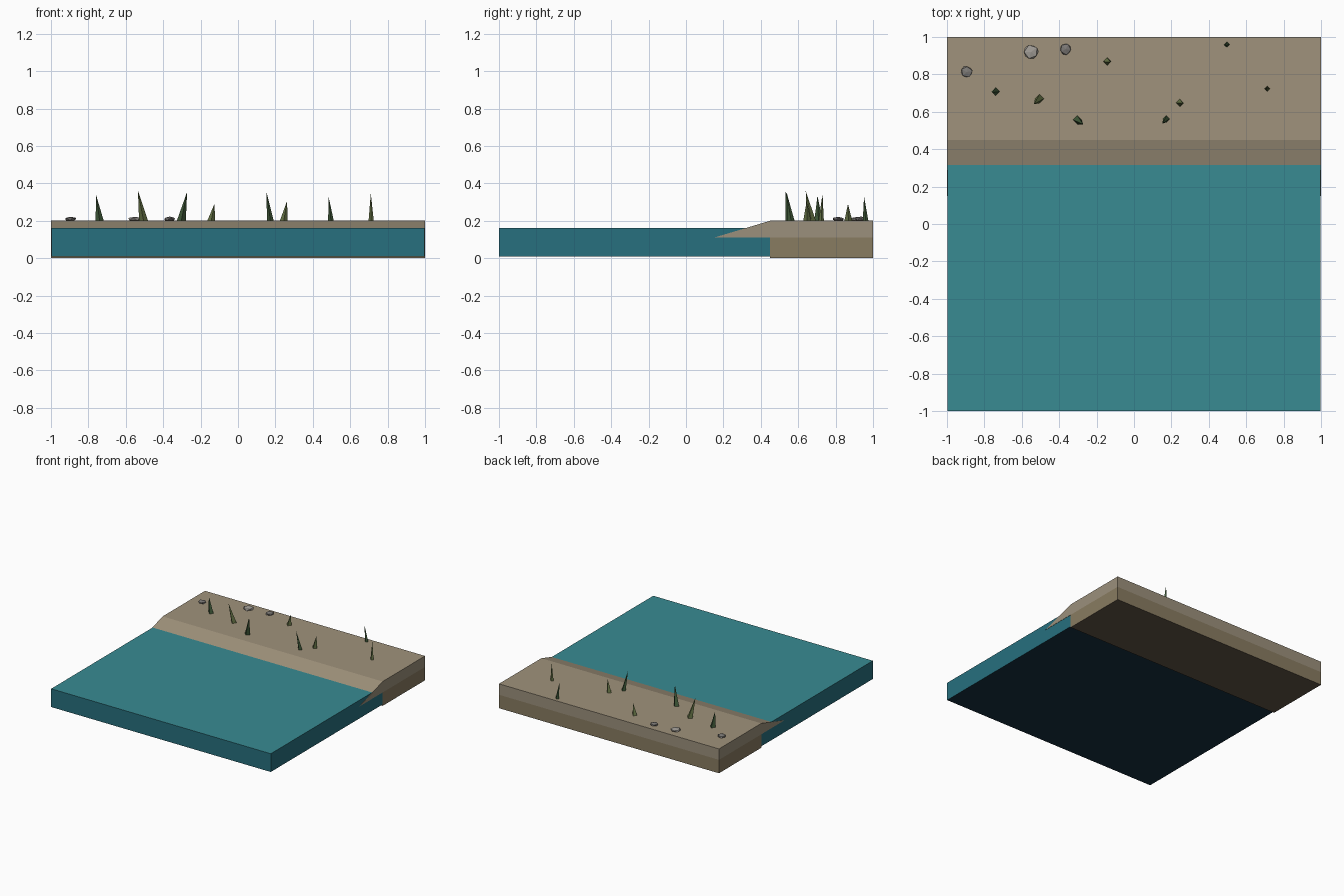
import bpy, bmesh, random
from mathutils import Vector, Matrix

if "Cube" in bpy.data.objects:
    bpy.data.objects.remove(bpy.data.objects["Cube"])

random.seed(4)


def material(name, rgb):
    m = bpy.data.materials.new(name)
    m.diffuse_color = (*rgb, 1)
    m.use_nodes = True
    m.node_tree.nodes["Principled BSDF"].inputs["Base Color"].default_value = m.diffuse_color
    return m


WATER_TOP = material("water_surface", (0.04, 0.26, 0.29))
WATER_SIDE = material("water_side", (0.02, 0.16, 0.21))
WATER_DEEP = material("deep_water", (0.008, 0.03, 0.05))
SAND = material("sand", (0.35, 0.29, 0.20))
SAND_SIDE = material("sand_side", (0.33, 0.28, 0.20))
SOIL = material("soil", (0.25, 0.20, 0.12))
SOIL_DARK = material("soil_dark", (0.12, 0.09, 0.06))
GRASS = [material("grass_dark", (0.05, 0.10, 0.04)),
         material("grass_light", (0.13, 0.17, 0.06))]
STONE = [material("stone_light", (0.36, 0.34, 0.31)),
         material("stone_dark", (0.20, 0.19, 0.18))]


def finish(name, bm, mats):
    """Materials: one for all faces, or [top, side, bottom]."""
    bmesh.ops.recalc_face_normals(bm, faces=bm.faces)
    if len(mats) == 3:
        for f in bm.faces:
            f.material_index = 0 if f.normal.z > 0.5 else 2 if f.normal.z < -0.5 else 1
    me = bpy.data.meshes.new(name)
    bm.to_mesh(me)
    bm.free()
    for m in mats:
        me.materials.append(m)
    ob = bpy.data.objects.new(name, me)
    bpy.context.collection.objects.link(ob)
    return ob


def extrude_profile(name, profile, half_width, mats):
    """Extrude a (y, z) outline along x."""
    bm = bmesh.new()
    face = bm.faces.new([bm.verts.new((-half_width, y, z)) for y, z in profile])
    ext = bmesh.ops.extrude_face_region(bm, geom=[face])
    moved = [g for g in ext["geom"] if isinstance(g, bmesh.types.BMVert)]
    bmesh.ops.translate(bm, verts=moved, vec=(2 * half_width, 0, 0))
    return finish(name, bm, mats)


# Water slab, sand bank with sloping shore, soil layer beneath it
extrude_profile("water", [(-1, 0.01), (0.45, 0.01), (0.45, 0.16), (-1, 0.16)],
                0.998, [WATER_TOP, WATER_SIDE, WATER_DEEP])
extrude_profile("sand_bank", [(0.15, 0.11), (1, 0.11), (1, 0.2), (0.45, 0.2)],
                1, [SAND, SAND_SIDE, SOIL])
extrude_profile("soil_layer", [(0.45, 0), (1, 0), (1, 0.11), (0.45, 0.11)],
                1, [SOIL, SOIL, SOIL_DARK])

# Leaning four-sided grass blades: base x, y, tip x, y, z, base radius
blades = [
    (-0.74, 0.708, -0.758, 0.703, 0.335, 0.022),
    (-0.505, 0.67, -0.535, 0.64, 0.36, 0.024),
    (-0.303, 0.557, -0.272, 0.533, 0.355, 0.024),
    (-0.143, 0.868, -0.126, 0.866, 0.29, 0.021),
    (0.173, 0.562, 0.152, 0.537, 0.355, 0.018),
    (0.245, 0.648, 0.262, 0.645, 0.305, 0.021),
    (0.497, 0.96, 0.484, 0.952, 0.33, 0.015),
    (0.712, 0.723, 0.71, 0.73, 0.345, 0.014),
]
for i, (bx, by, tx, ty, tz, r) in enumerate(blades):
    bm = bmesh.new()
    base = [bm.verts.new((bx + dx * r, by + dy * r, 0.2))
            for dx, dy in ((1, 0), (0, 1), (-1, 0), (0, -1))]
    tip = bm.verts.new((tx, ty, tz))
    bm.faces.new(base)
    for k in range(4):
        bm.faces.new((base[k], base[(k + 1) % 4], tip))
    finish(f"grass_blade_{i + 1}", bm, [GRASS[i % 2]])

# Flattened faceted stones: x, y, radius
for i, (x, y, r) in enumerate([(-0.895, 0.813, 0.034), (-0.55, 0.92, 0.041),
                               (-0.365, 0.935, 0.033)]):
    bm = bmesh.new()
    bmesh.ops.create_icosphere(bm, subdivisions=1, radius=1,
                               matrix=Matrix.Rotation(random.uniform(0, 6), 4, "Z"))
    for v in bm.verts:
        v.co *= random.uniform(0.88, 1.08)
        v.co = Vector((x + v.co.x * r, y + v.co.y * r, 0.209 + v.co.z * 0.013))
    finish(f"stone_{i + 1}", bm, [STONE[0 if i == 1 else 1]])
